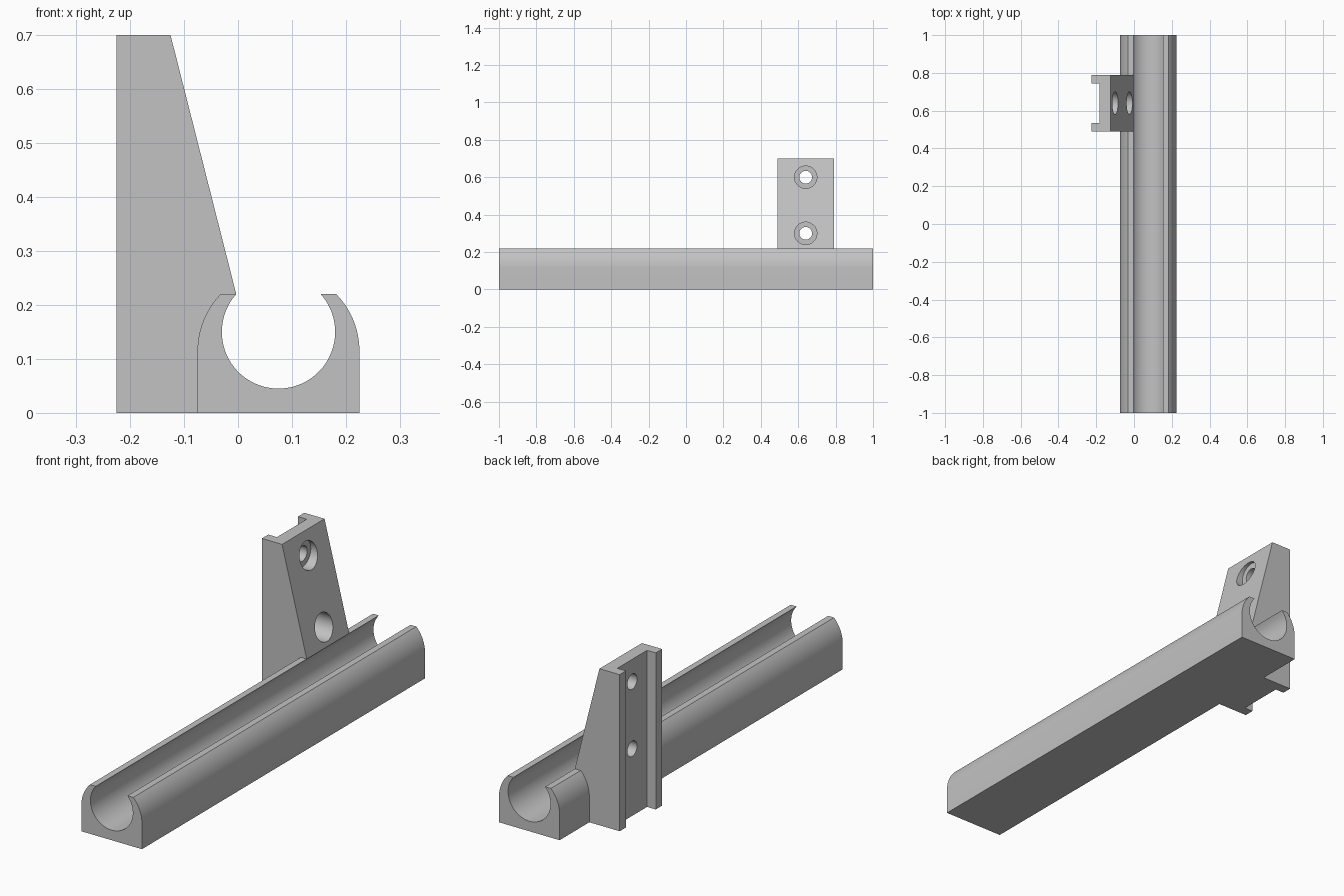
import bpy, bmesh, math
from mathutils import Matrix

default = bpy.data.objects.get("Cube")
if default:
    bpy.data.objects.remove(default, do_unlink=True)

# Single grey plastic
grey = bpy.data.materials.new("light_grey")
grey.use_nodes = True
colour = (0.54, 0.54, 0.54, 1)
grey.diffuse_color = colour
grey.node_tree.nodes["Principled BSDF"].inputs["Base Color"].default_value = colour


def add_object(name, bm):
    bmesh.ops.recalc_face_normals(bm, faces=bm.faces[:])
    mesh = bpy.data.meshes.new(name)
    bm.to_mesh(mesh)
    bm.free()
    mesh.materials.append(grey)
    obj = bpy.data.objects.new(name, mesh)
    bpy.context.collection.objects.link(obj)
    return obj


def extrude_profile(name, points, y0, y1):
    """Extrude an (x, z) outline along y."""
    bm = bmesh.new()
    face = bm.faces.new([bm.verts.new((x, y0, z)) for x, z in points])
    new = bmesh.ops.extrude_face_region(bm, geom=[face])["geom"]
    verts = [v for v in new if isinstance(v, bmesh.types.BMVert)]
    bmesh.ops.translate(bm, verts=verts, vec=(0, y1 - y0, 0))
    return add_object(name, bm)


def arc(cx, cz, r, start, end, steps):
    return [(cx + r * math.cos(start + (end - start) * i / steps),
             cz + r * math.sin(start + (end - start) * i / steps))
            for i in range(steps + 1)]


def cylinder_x(name, r, x0, x1, y, z):
    bm = bmesh.new()
    bmesh.ops.create_cone(bm, cap_ends=True, segments=48, radius1=r, radius2=r,
                          depth=x1 - x0,
                          matrix=Matrix.Translation(((x0 + x1) / 2, y, z))
                          @ Matrix.Rotation(math.pi / 2, 4, "Y"))
    return add_object(name, bm)


def cut(target, cutter):
    cutter.hide_render = True
    mod = target.modifiers.new("cut", "BOOLEAN")
    mod.operation = "DIFFERENCE"
    mod.solver = "EXACT"
    mod.object = cutter
    bpy.context.view_layer.objects.active = target
    bpy.ops.object.modifier_apply(modifier=mod.name)
    bpy.data.objects.remove(cutter, do_unlink=True)


def smooth(obj):
    bpy.ops.object.select_all(action="DESELECT")
    obj.select_set(True)
    bpy.context.view_layer.objects.active = obj
    bpy.ops.object.shade_smooth_by_angle(angle=math.radians(25))


# Rail cross-section: rounded outer walls around an open round channel
CX, TOP = 0.075, 0.22
OUT_R, OUT_Z = 0.15, 0.115
IN_R, IN_Z = 0.105, 0.15
out_a = math.asin((TOP - OUT_Z) / OUT_R)
in_a = math.asin((TOP - IN_Z) / IN_R)
right_wall = arc(CX, OUT_Z, OUT_R, 0, out_a, 12)
left_wall = arc(CX, OUT_Z, OUT_R, math.pi - out_a, math.pi, 12)
channel = arc(CX, IN_Z, IN_R, in_a, -math.pi - in_a, 56)
base_right, base_left = (CX + OUT_R, 0), (CX - OUT_R, 0)
rail = extrude_profile("channel_rail",
                       [base_right] + right_wall + channel + left_wall + [base_left],
                       -1, 1)
smooth(rail)

# Tapered mounting bracket hugging the left wall of the rail
BACK, Y0, Y1 = -0.225, 0.49, 0.79
YC = (Y0 + Y1) / 2
bracket = extrude_profile("mounting_bracket",
                          [(BACK, 0), (BACK, 0.7), (-0.125, 0.7), channel[-1]]
                          + left_wall + [base_left], Y0, Y1)

# Full-height recess between two flanges on the back
recess = extrude_profile("recess_cutter",
                         [(-0.3, -0.1), (-0.182, -0.1), (-0.182, 0.8), (-0.3, 0.8)],
                         Y0 + 0.045, Y1 - 0.045)
cut(bracket, recess)

# Two counterbored screw holes
for z in (0.3, 0.6):
    cut(bracket, cylinder_x("screw_cutter", 0.034, -0.3, 0.1, YC, z))
    cut(bracket, cylinder_x("counterbore_cutter", 0.06, -0.13, 0.2, YC, z))
smooth(bracket)
